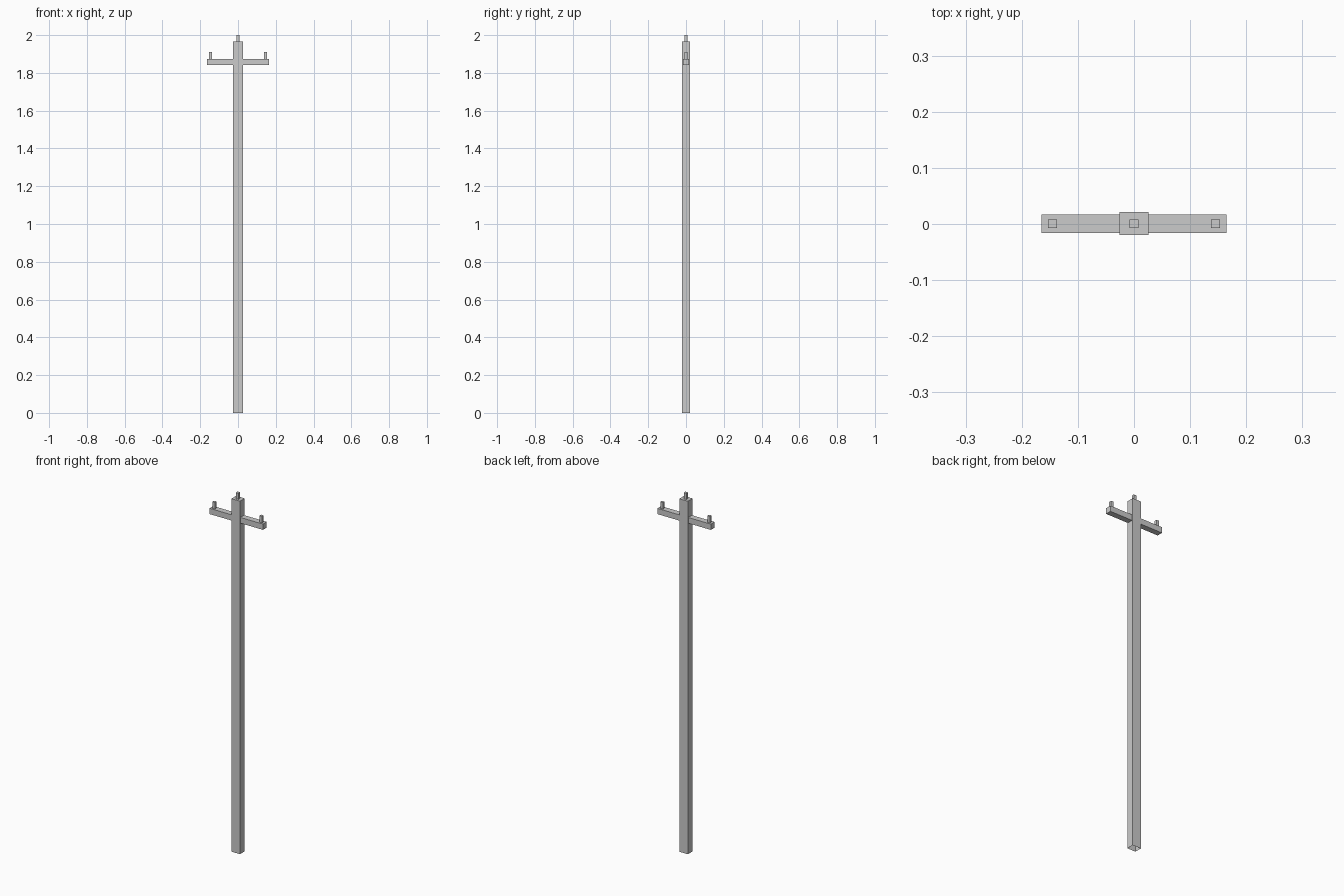
import bpy, bmesh

if "Cube" in bpy.data.objects:
    bpy.data.objects.remove(bpy.data.objects["Cube"])


def box(name, x, y, z, open_bottom=False):
    """Box from (min, max) ranges, optionally without its underside."""
    bm = bmesh.new()
    bmesh.ops.create_cube(bm, size=1)
    for v in bm.verts:
        v.co = [r[0] if c < 0 else r[1] for c, r in zip(v.co, (x, y, z))]
    if open_bottom:
        bm.normal_update()
        low = [f for f in bm.faces if f.normal.z < -0.9]
        bmesh.ops.delete(bm, geom=low, context='FACES_ONLY')
    mesh = bpy.data.meshes.new(name)
    bm.to_mesh(mesh)
    bm.free()
    ob = bpy.data.objects.new(name, mesh)
    bpy.context.collection.objects.link(ob)
    return ob


# Tall post, open underneath
box("pole", (-0.026, 0.026), (-0.02, 0.021), (0, 1.966), open_bottom=True)

# Horizontal bar through the post
box("crossarm", (-0.165, 0.165), (-0.016, 0.017), (1.842, 1.874))

# Upright insulator pins: two on the arm, one on the post top
for name, x, z0, z1 in (("left_insulator", -0.145, 1.874, 1.91),
                        ("right_insulator", 0.145, 1.874, 1.91),
                        ("top_insulator", 0, 1.966, 2.0)):
    box(name, (x - 0.008, x + 0.008), (-0.007, 0.008), (z0, z1), open_bottom=True)
